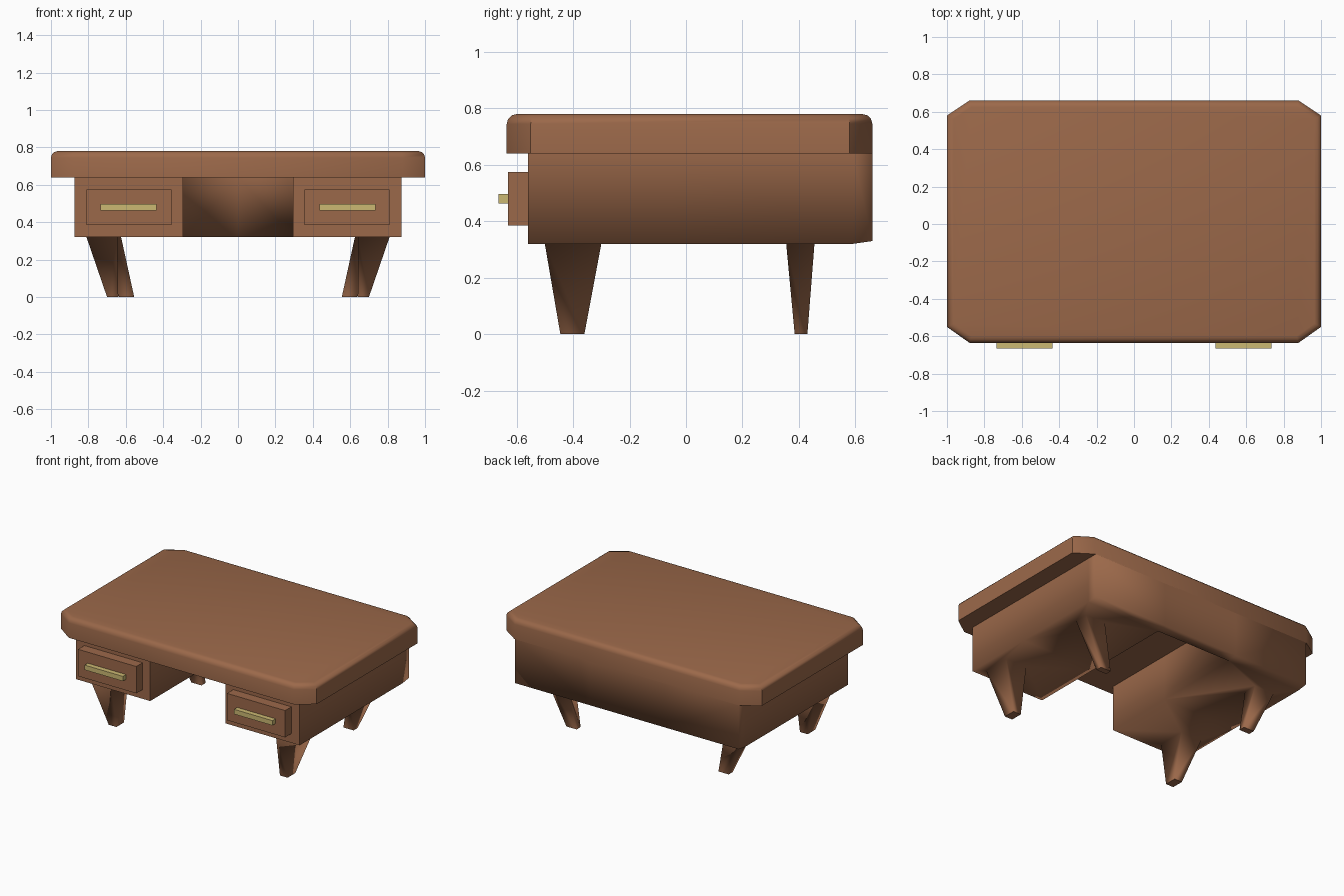
import bpy, bmesh

cube = bpy.data.objects.get("Cube")
if cube:
    bpy.data.objects.remove(cube, do_unlink=True)


def material(name, rgb):
    m = bpy.data.materials.new(name)
    m.use_nodes = True
    m.diffuse_color = (*rgb, 1)
    m.node_tree.nodes["Principled BSDF"].inputs["Base Color"].default_value = (*rgb, 1)
    return m


wood = material("brown wood", (0.33, 0.14, 0.068))
brass = material("pale brass", (0.60, 0.48, 0.17))


def finish(name, bm, mat):
    bmesh.ops.recalc_face_normals(bm, faces=bm.faces)
    mesh = bpy.data.meshes.new(name)
    bm.to_mesh(mesh)
    bm.free()
    mesh.materials.append(mat)
    ob = bpy.data.objects.new(name, mesh)
    bpy.context.collection.objects.link(ob)
    return ob


def box(name, x, y, z, mat):
    bm = bmesh.new()
    bmesh.ops.create_cube(bm, size=1)
    for v in bm.verts:
        v.co = [r[0] if c < 0 else r[1] for c, r in zip(v.co, (x, y, z))]
    return finish(name, bm, mat)


# Table top: clipped-corner slab with a rounded upper rim
TOP, UNDER = 0.78, 0.64
bm = bmesh.new()
outline = [(1, -.55), (1, .58), (.88, .66), (-.88, .66),
           (-1, .58), (-1, -.55), (-.88, -.635), (.88, -.635)]
low = bm.faces.new([bm.verts.new((x, y, UNDER)) for x, y in outline])
high = bm.faces.new([bm.verts.new((x, y, TOP)) for x, y in outline])
for a, b in zip(low.edges[:], high.edges[:]):
    bm.faces.new([a.verts[0], a.verts[1], b.verts[1], b.verts[0]])
bmesh.ops.bevel(bm, geom=list(high.edges), offset=0.035, segments=3,
                profile=0.5, affect='EDGES')
table_top = finish("table_top", bm, wood)
bpy.context.view_layer.objects.active = table_top
table_top.select_set(True)
bpy.ops.object.shade_smooth_by_angle(angle=0.7)

# Cabinet half: pedestal cells and back panel, with legs drawn out of the floor
FLOOR = 0.32
xs = [0, .295, .875]
ys = [-.56, -.05, .59, .66]
bm = bmesh.new()
lower, upper = {}, {}
for i, x in enumerate(xs):
    for j, y in enumerate(ys):
        if i or j > 1:
            lower[i, j] = bm.verts.new((x, y, FLOOR + (0.01 if j == 3 else 0)))
            upper[lower[i, j]] = bm.verts.new((x, y, UNDER + 0.005))
floors = [bm.faces.new([lower[i, j], lower[i, j + 1], lower[i + 1, j + 1], lower[i + 1, j]])
          for i, j in [(1, 0), (1, 1), (1, 2), (0, 2)]]
rim = [e for e in bm.edges if e.is_boundary and sum(v.co.x for v in e.verts) > 0]
for f in floors:
    bm.faces.new([upper[v] for v in f.verts])
for e in rim:
    a, b = e.verts
    bm.faces.new([a, b, upper[b], upper[a]])
bmesh.ops.recalc_face_normals(bm, faces=bm.faces)


def place(face, x, y, z):
    c = face.calc_center_median()
    for v in list(face.verts):
        v.co = (x[v.co.x > c.x], y[v.co.y > c.y], z)


legs = [((.645, .81), (-.5, -.3), (.64, .70), (-.445, -.36)),
        ((.625, .78), (.355, .455), (.555, .635), (.385, .43))]
for f, (x1, y1, x0, y0) in zip(floors, legs):
    bmesh.ops.inset_individual(bm, faces=[f], thickness=0.05)
    place(f, x1, y1, FLOOR)
    foot = bmesh.ops.extrude_discrete_faces(bm, faces=[f])["faces"][0]
    place(foot, x0, y0, 0)
    for e in foot.edges:
        e.smooth = False
for f in bm.faces:
    f.smooth = True
for e in bm.edges:
    if all(v.co.y < -.559 for v in e.verts) or all(v.co.z > .6 for v in e.verts):
        e.smooth = False
cabinet = finish("cabinet_with_legs", bm, wood)
mirror = cabinet.modifiers.new("mirror", 'MIRROR')
mirror.merge_threshold = 0.001

# Drawer fronts and handles
for side, s in (("left", 1), ("right", -1)):
    box(side + "_drawer_front", sorted((s * .355, s * .81)), (-.63, -.555), (.385, .575), wood)
    box(side + "_handle", sorted((s * .435, s * .735)), (-.665, -.625), (.463, .497), brass)
